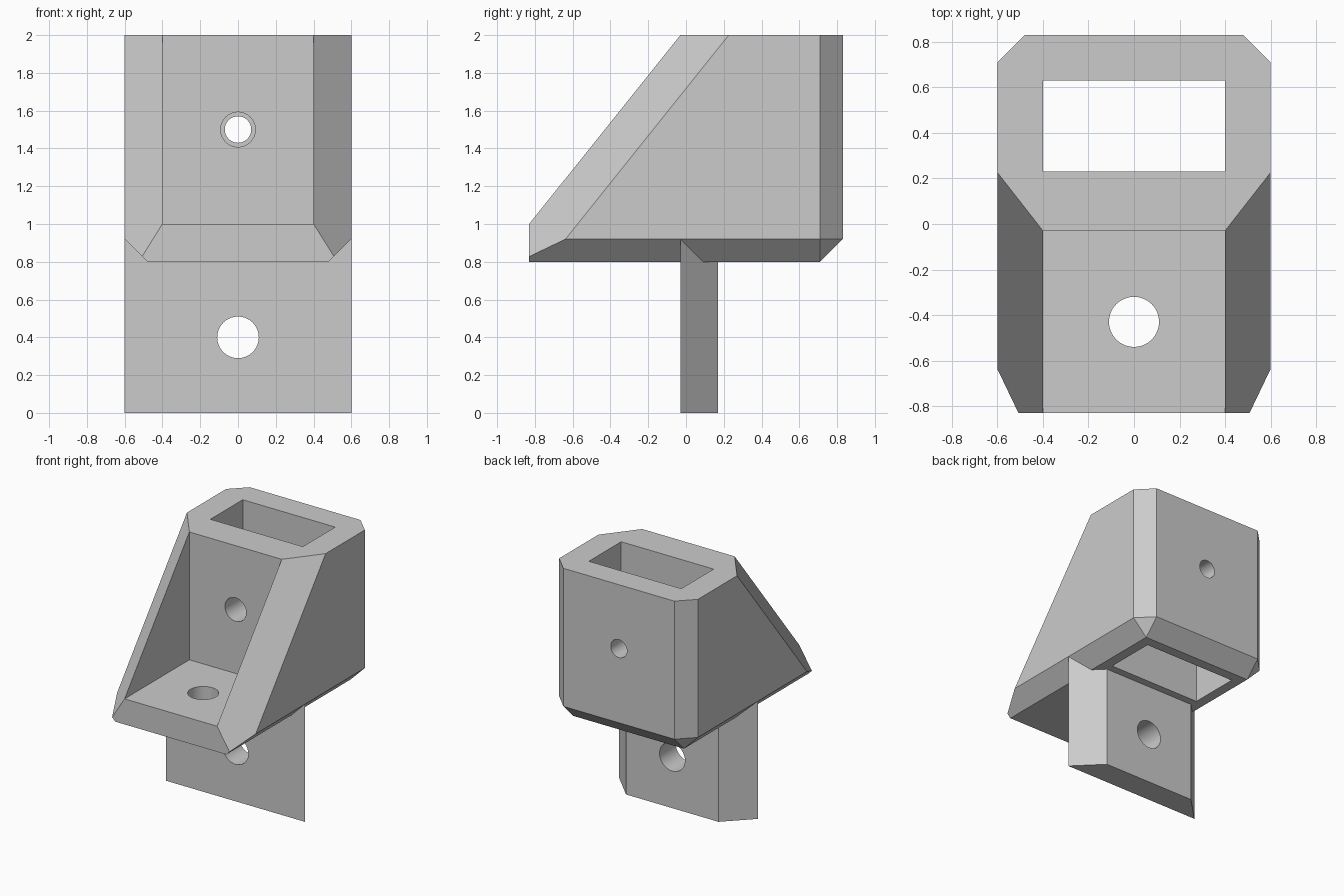
import bpy
import bmesh
import math
from mathutils import Matrix

old = bpy.data.objects.get("Cube")
if old:
    bpy.data.objects.remove(old, do_unlink=True)

grey = bpy.data.materials.new("light grey")
grey.use_nodes = True
colour = (0.6, 0.6, 0.6, 1)
grey.diffuse_color = colour
grey.node_tree.nodes["Principled BSDF"].inputs["Base Color"].default_value = colour


def finish(bm, name):
    bmesh.ops.recalc_face_normals(bm, faces=bm.faces)
    mesh = bpy.data.meshes.new(name)
    bm.to_mesh(mesh)
    bm.free()
    mesh.materials.append(grey)
    obj = bpy.data.objects.new(name, mesh)
    bpy.context.collection.objects.link(obj)
    return obj


def mirrored_hull(name, half):
    """Convex solid from corner points of the left half."""
    bm = bmesh.new()
    points = {(s * x, y, z) for x, y, z in half for s in (-1, 1)}
    for p in sorted(points):
        bm.verts.new(p)
    bmesh.ops.convex_hull(bm, input=bm.verts)
    bmesh.ops.dissolve_limit(bm, angle_limit=0.01, verts=bm.verts, edges=bm.edges)
    return finish(bm, name)


def box(name, x, y0, y1, z0, z1):
    return mirrored_hull(name, [(x, y, z) for y in (y0, y1) for z in (z0, z1)])


def drill(name, centre, radius, depth, axis):
    bm = bmesh.new()
    turn = Matrix.Rotation(math.pi / 2, 4, "X") if axis == "Y" else Matrix()
    bmesh.ops.create_cone(bm, cap_ends=True, segments=64, radius1=radius,
                          radius2=radius, depth=depth,
                          matrix=Matrix.Translation(centre) @ turn)
    return finish(bm, name)


def cut(obj, cutters):
    for cutter in cutters:
        mod = obj.modifiers.new(cutter.name, "BOOLEAN")
        mod.operation = "DIFFERENCE"
        mod.solver = "EXACT"
        mod.object = cutter
    # Apply the cuts, then drop the cutters
    graph = bpy.context.evaluated_depsgraph_get()
    mesh = bpy.data.meshes.new_from_object(obj.evaluated_get(graph))
    obj.modifiers.clear()
    obj.data = mesh
    for cutter in cutters:
        bpy.data.objects.remove(cutter, do_unlink=True)
    bpy.ops.object.select_all(action="DESELECT")
    obj.select_set(True)
    bpy.context.view_layer.objects.active = obj
    bpy.ops.object.shade_smooth_by_angle(angle=math.radians(25))


# Bracket body: chamfered block whose sloped cheeks meet in a ridge
front, back, low, rim, top = -0.83, 0.83, 0.8, 0.92, 2.0
body = mirrored_hull("bracket_body", [
    (0, front, 1.64), (0, -0.542, top),
    (0.508, front, 0.828), (0.48, front, low),
    (0.6, -0.638, rim), (0.6, 0.226, top),
    (0.6, 0.71, top), (0.48, back, top),
    (0.6, 0.71, rim), (0.48, back, rim),
    (0.48, 0.71, low),
])
# Front recess, socket through the tower, and the screw holes
cut(body, [
    box("recess_cutter", 0.4, -1.2, -0.03, 1.0, 2.2),
    box("socket_cutter", 0.4, 0.23, 0.63, 0.5, 2.3),
    drill("floor_hole_cutter", (0, -0.43, 0.9), 0.11, 0.5, "Z"),
    drill("front_hole_cutter", (0, 0.1, 1.5), 0.092, 0.5, "Y"),
    drill("back_hole_cutter", (0, 0.73, 1.5), 0.07, 0.4, "Y"),
])

# Hanging tab with slanted sides, set into the underside of the body
tab = mirrored_hull("hanging_tab", [
    (x, y, z) for x, y in ((0.6, -0.03), (0.4, 0.17)) for z in (0, rim)
])
cut(tab, [drill("tab_hole_cutter", (0, 0.07, 0.4), 0.11, 0.6, "Y")])
